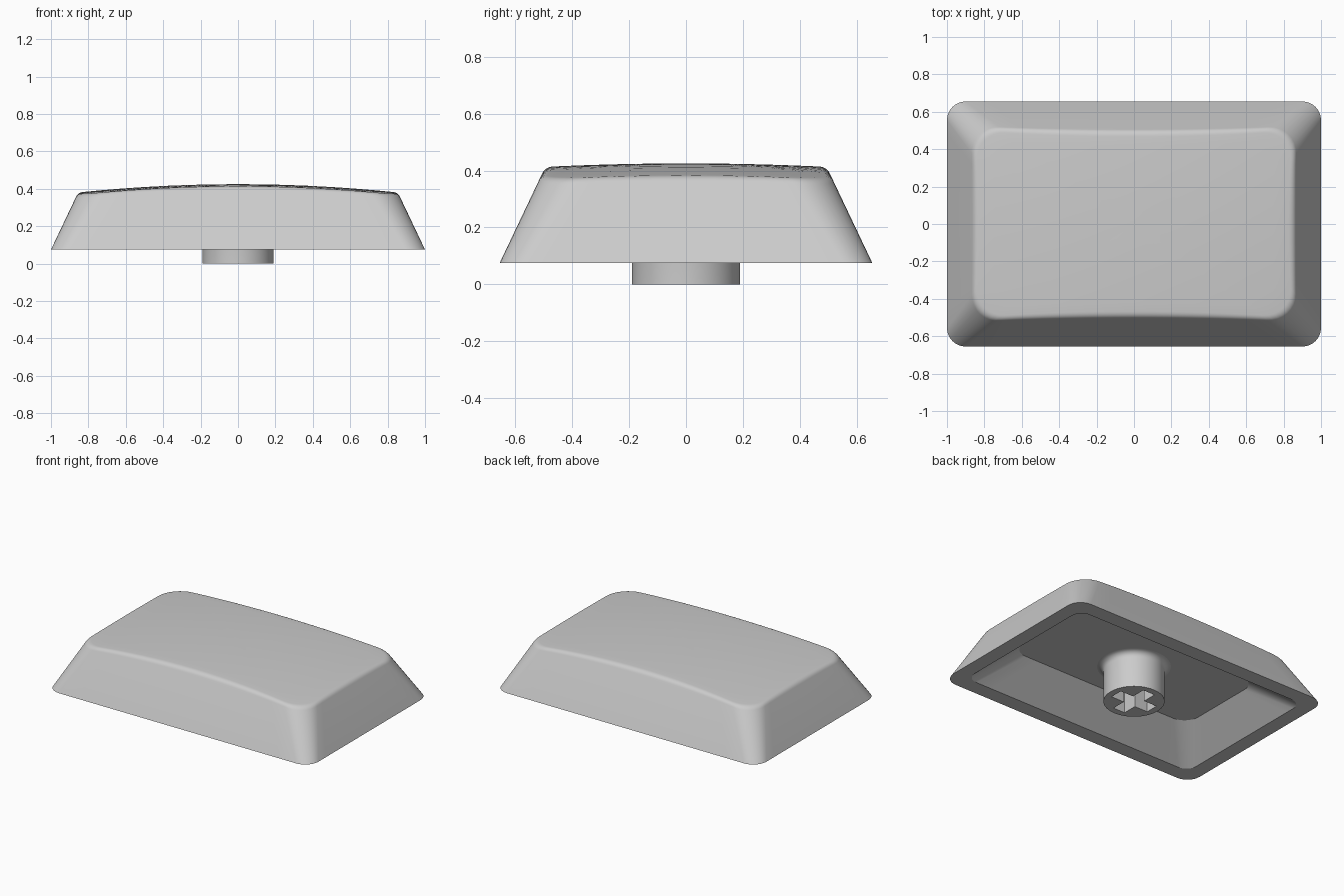
import bpy, bmesh, math
from mathutils import Vector

if "Cube" in bpy.data.objects:
    bpy.data.objects.remove(bpy.data.objects["Cube"])

BASE_Z, CEIL_Z = 0.075, 0.25
HX, HY, DRAFT = 1.0, 0.655, 0.475

grey = bpy.data.materials.new("cap_grey")
grey.use_nodes = True
grey.diffuse_color = (0.6, 0.6, 0.6, 1)
grey.node_tree.nodes["Principled BSDF"].inputs["Base Color"].default_value = grey.diffuse_color


def rounded_rect(hx, hy, r, sides=14, arc=8):
    """Counter-clockwise outline; corner arcs joined by subdivided sides."""
    pts = []
    for i, (sx, sy) in enumerate([(1, 1), (-1, 1), (-1, -1), (1, -1)]):
        for k in range(arc + 1):
            a = (i + k / arc) * math.pi / 2
            pts.append(Vector((sx * (hx - r) + r * math.cos(a),
                               sy * (hy - r) + r * math.sin(a), 0)))
    out = []
    for i, p in enumerate(pts):
        out.append(p)
        if i % (arc + 1) == arc:
            q = pts[(i + 1) % len(pts)]
            out += [p.lerp(q, k / sides) for k in range(1, sides)]
    return out


def at_z(ring, z):
    return [Vector((p.x, p.y, z)) for p in ring]


def dome(x, y):
    return 0.425 - 0.061 * x * x - 0.05 * y * y


def loft(bm, rings):
    """Skin successive rings with quads and return the vertex loops."""
    loops = [[bm.verts.new(p) for p in ring] for ring in rings]
    for a, b in zip(loops, loops[1:]):
        for i in range(len(a)):
            j = (i + 1) % len(a)
            bm.faces.new((a[i], a[j], b[j], b[i]))
    return loops


def finish(name, bm):
    bmesh.ops.recalc_face_normals(bm, faces=bm.faces)
    mesh = bpy.data.meshes.new(name)
    bm.to_mesh(mesh)
    bm.free()
    mesh.materials.append(grey)
    ob = bpy.data.objects.new(name, mesh)
    bpy.context.collection.objects.link(ob)
    return ob


def smooth(ob):
    bpy.ops.object.select_all(action='DESELECT')
    ob.select_set(True)
    bpy.context.view_layer.objects.active = ob
    bpy.ops.object.shade_smooth_by_angle(angle=math.radians(30))


# Outer wall runs up the draft until it meets the domed top
foot = rounded_rect(HX, HY, 0.1)
head = rounded_rect(HX - 0.15, HY - 0.15, 0.15)
edge = []
for a, b in zip(foot, head):
    p = a.copy()
    for _ in range(8):
        p = a.lerp(b, DRAFT * (dome(p.x, p.y) - BASE_Z) / 0.15)
    p.z = dome(p.x, p.y)
    edge.append(p)
foot = at_z(foot, BASE_Z)

# Rounded lip between wall and top
low = [e + (f - e).normalized() * 0.025 for f, e in zip(foot, edge)]
high = []
for e, h in zip(edge, rounded_rect(HX - 0.19, HY - 0.19, 0.14)):
    d = Vector((h.x - e.x, h.y - e.y, 0)).normalized() * 0.028
    high.append(Vector((e.x + d.x, e.y + d.y, dome(e.x + d.x, e.y + d.y))))
lip = []
for k in range(7):
    t = k / 6
    lip.append([l.lerp(e, t).lerp(e.lerp(h, t), t) for l, e, h in zip(low, edge, high)])

# Domed top as shrinking rings
top = []
for s in (0.9, 0.75, 0.6, 0.45, 0.3, 0.15):
    top.append([Vector((p.x * s, p.y * s, dome(p.x * s, p.y * s))) for p in high])

# Underside: flat rim, sloping cavity walls, flat ceiling
ceiling = at_z(rounded_rect(0.71, 0.335, 0.11), CEIL_Z)
mouth = at_z(rounded_rect(0.9, 0.55, 0.08), BASE_Z)
bm = bmesh.new()
loops = loft(bm, [ceiling, mouth, foot] + lip + top)
bm.faces.new(loops[0])
centre = bm.verts.new((0, 0, dome(0, 0)))
last = loops[-1]
for i, v in enumerate(last):
    bm.faces.new((v, last[(i + 1) % len(last)], centre))
smooth(finish("cap_shell", bm))

# Stem: round post with a flared root under the ceiling
bm = bmesh.new()
profile = [(0.19, 0), (0.19, 0.21)]
for k in range(1, 6):
    a = k / 5 * math.pi / 2
    profile.append((0.23 - 0.04 * math.cos(a), 0.21 + 0.04 * math.sin(a)))
profile.append((0.23, 0.27))
N = 64
loops = loft(bm, [[Vector((r * math.cos(i * math.tau / N), r * math.sin(i * math.tau / N), z))
                   for i in range(N)] for r, z in profile])
bm.faces.new(loops[0])
bm.faces.new(loops[-1])
stem = finish("stem", bm)

# Cross-shaped socket cut into the stem
L, W = 0.145, 0.045
cross = []
for i in range(4):
    c, s = round(math.cos(i * math.pi / 2)), round(math.sin(i * math.pi / 2))
    for x, y in ((L, -W), (L, W), (W, W)):
        cross.append(Vector((c * x - s * y, s * x + c * y, 0)))
bm = bmesh.new()
loops = loft(bm, [at_z(cross, -0.05), at_z(cross, 0.25)])
bm.faces.new(loops[0])
bm.faces.new(loops[1])
cutter = finish("socket_cutter", bm)
cutter.hide_render = True
cut = stem.modifiers.new("socket", 'BOOLEAN')
cut.operation = 'DIFFERENCE'
cut.solver = 'EXACT'
cut.object = cutter
bpy.context.view_layer.objects.active = stem
bpy.ops.object.modifier_apply(modifier=cut.name)
bpy.data.objects.remove(cutter)
smooth(stem)
